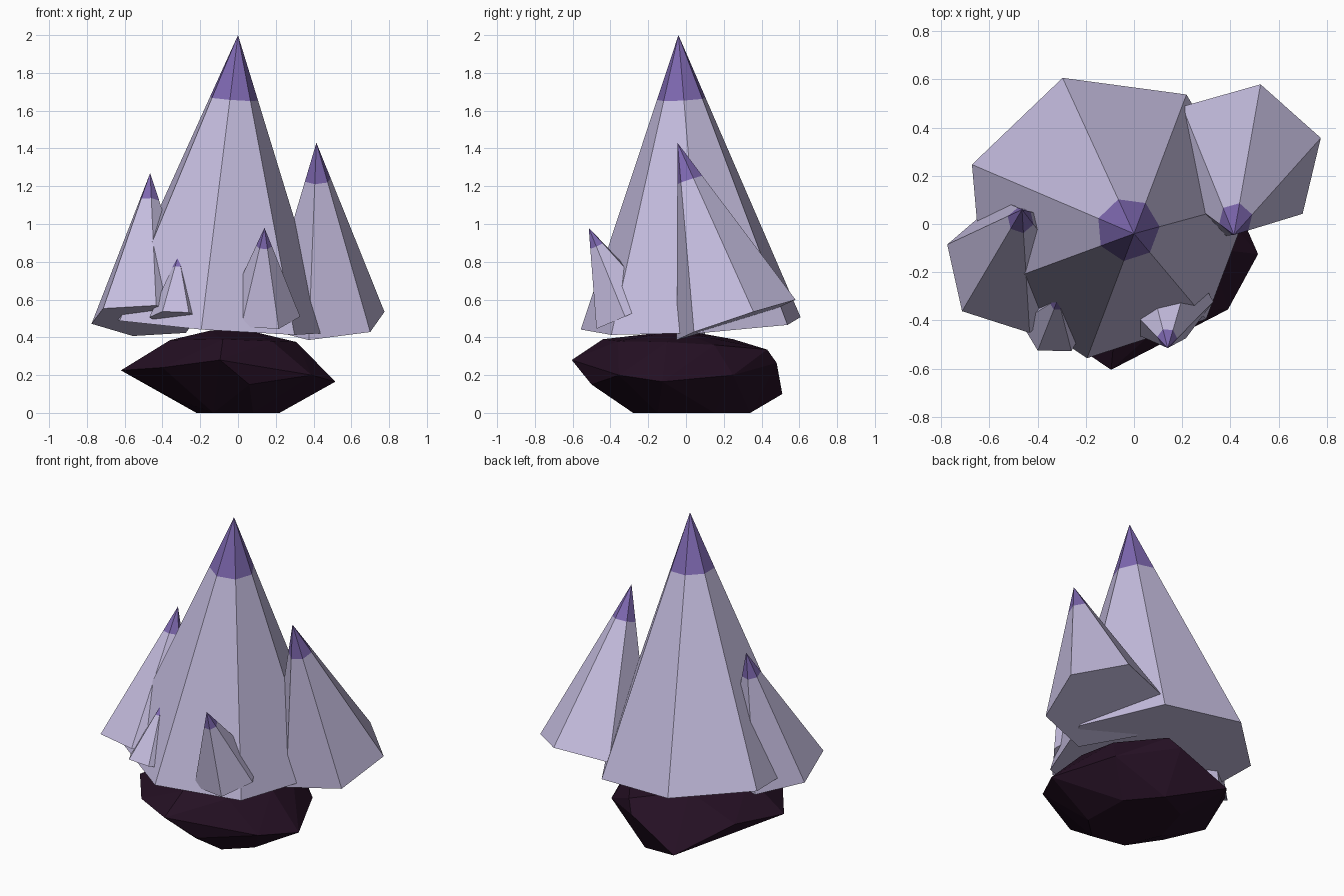
import bpy, bmesh, math
from mathutils import Vector

if "Cube" in bpy.data.objects:
    bpy.data.objects.remove(bpy.data.objects["Cube"])


def material(name, rgb):
    m = bpy.data.materials.new(name)
    m.diffuse_color = (*rgb, 1)
    m.use_nodes = True
    m.node_tree.nodes["Principled BSDF"].inputs["Base Color"].default_value = m.diffuse_color
    return m


LAVENDER = material("pale lavender", (0.56, 0.51, 0.74))
PURPLE = material("purple tip", (0.21, 0.14, 0.44))
ROCK = material("dark plum rock", (0.018, 0.005, 0.017))


def finish(bm, name, mats):
    bmesh.ops.recalc_face_normals(bm, faces=bm.faces[:])
    me = bpy.data.meshes.new(name)
    bm.to_mesh(me)
    bm.free()
    for m in mats:
        me.materials.append(m)
    ob = bpy.data.objects.new(name, me)
    bpy.context.collection.objects.link(ob)
    return ob


def crystal(name, base, apex, radius, sides, angle, tip=0.21):
    """Leaning pyramid, base square to its axis, with a coloured tip."""
    base, apex = Vector(base), Vector(apex)
    axis = (apex - base).normalized()
    a = math.radians(angle)
    # horizontal heading of the first corner, laid onto the base plane
    u = Vector((math.cos(a), math.sin(a), 0))
    u = (u - axis * u.dot(axis)).normalized()
    v = axis.cross(u)
    bm = bmesh.new()
    low, high = [], []
    for i in range(sides):
        t = 2 * math.pi * i / sides
        p = base + radius * (math.cos(t) * u + math.sin(t) * v)
        low.append(bm.verts.new(p))
        high.append(bm.verts.new(apex.lerp(p, tip)))
    top = bm.verts.new(apex)
    bm.faces.new(low[::-1])
    for i in range(sides):
        j = (i + 1) % sides
        bm.faces.new((low[i], low[j], high[j], high[i]))
        bm.faces.new((high[i], high[j], top)).material_index = 1
    return finish(bm, name, (LAVENDER, PURPLE))


# crystals
crystal("main_crystal", (-0.113, 0.037, 0.465), (0, -0.04, 2.0), 0.60, 7, 5, 0.22)
crystal("right_crystal", (0.45, 0.265, 0.4925), (0.415, -0.045, 1.43), 0.341, 6, 18)
crystal("left_crystal", (-0.495, -0.175, 0.488), (-0.465, 0.06, 1.27), 0.295, 6, -79, 0.19)
crystal("front_crystal", (0.13, -0.31, 0.52), (0.14, -0.515, 0.98), 0.20, 6, -5)
crystal("small_crystal", (-0.33, -0.41, 0.50), (-0.315, -0.31, 0.84), 0.14, 6, 0)

# rock: faceted hull around bottom, waist and top rings
bottom = [(0.22, -0.15), (0.08, -0.28), (-0.13, -0.24), (-0.22, -0.02),
          (-0.15, 0.24), (0.05, 0.34), (0.21, 0.15)]
waist = [(0.515, -0.125, 0.165), (0.39, -0.355, 0.2), (0.06, -0.50, 0.15),
         (-0.095, -0.605, 0.28), (-0.40, -0.40, 0.24), (-0.62, -0.10, 0.225),
         (-0.50, 0.22, 0.25), (-0.27, 0.51, 0.10), (0.05, 0.48, 0.265),
         (0.35, 0.25, 0.2), (0.29, -0.1, 0.06), (-0.35, -0.15, 0.08)]
top = [(0.31, -0.10, 0.375), (0.18, -0.36, 0.38), (-0.08, -0.44, 0.39),
       (-0.36, -0.12, 0.385), (-0.2, 0.25, 0.39), (0.1, 0.43, 0.335),
       (-0.15, 0.0, 0.435), (0.06, -0.05, 0.435), (0.28, 0.15, 0.36)]
bm = bmesh.new()
for p in [(x, y, 0.0) for x, y in bottom] + waist + top:
    bm.verts.new(p)
res = bmesh.ops.convex_hull(bm, input=bm.verts[:])
loose = [v for v in bm.verts if not v.link_faces]
bmesh.ops.delete(bm, geom=loose, context='VERTS')
finish(bm, "rock_base", (ROCK,))
